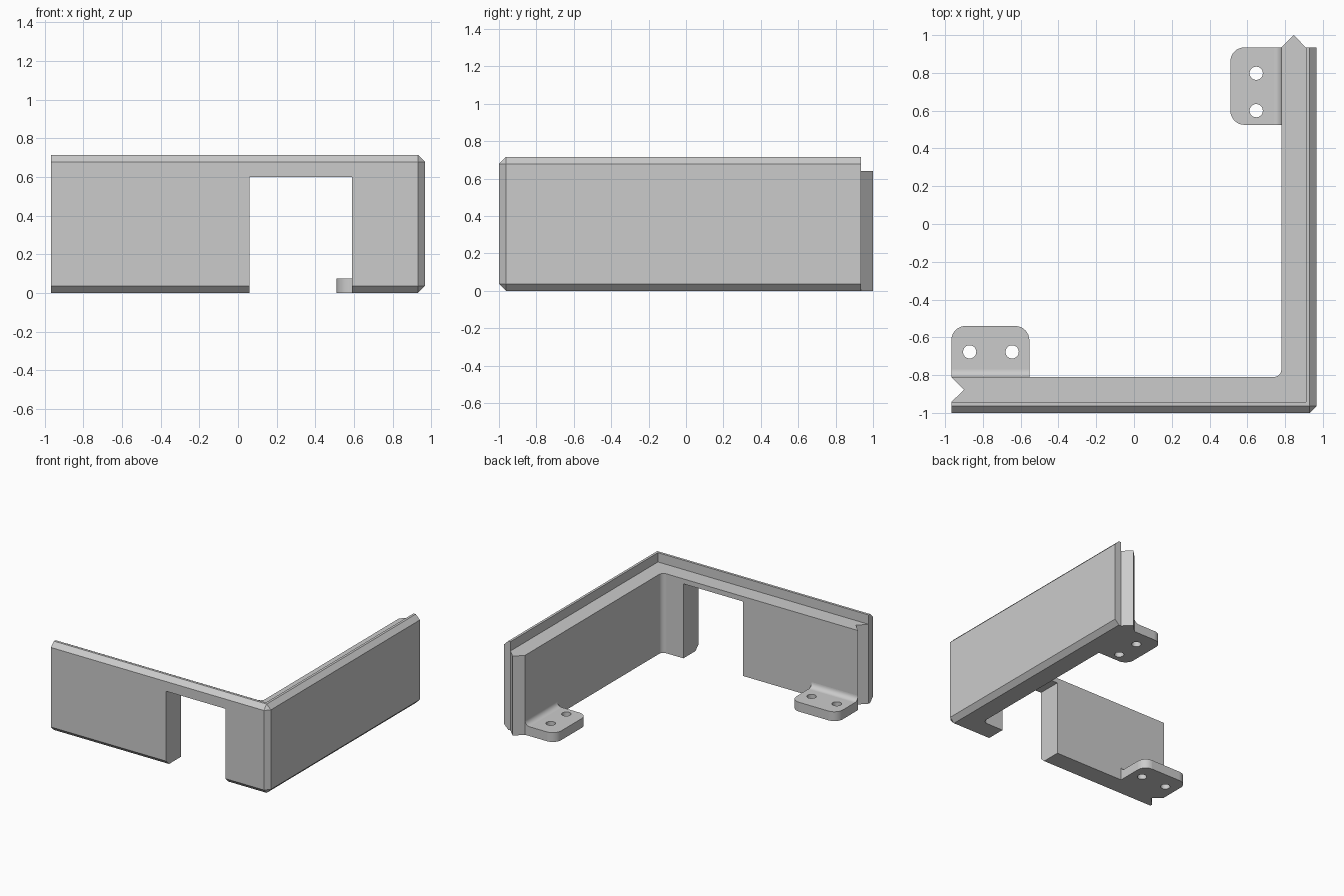
import bpy, bmesh, math
from mathutils import Vector

if "Cube" in bpy.data.objects:
    bpy.data.objects.remove(bpy.data.objects["Cube"], do_unlink=True)

grey = bpy.data.materials.new("light_grey")
grey.use_nodes = True
grey.diffuse_color = (0.6, 0.6, 0.6, 1)
grey.node_tree.nodes["Principled BSDF"].inputs["Base Color"].default_value = (0.6, 0.6, 0.6, 1)

# Main dimensions
LEFT, RIGHT, FRONT, BACK = -0.967, 0.967, -1.0, 0.935
INNER_X, INNER_Y = 0.78, -0.81      # inside wall faces
LIP_X, LIP_Y = 0.91, -0.943         # inside faces of the raised lip
TOP, LEDGE, CHAMFER, FILLET = 0.715, 0.64, 0.037, 0.04


def arc(cx, cy, r, start, end, n=8):
    angles = [math.radians(start + (end - start) * i / n) for i in range(n + 1)]
    return [(cx + r * math.cos(a), cy + r * math.sin(a)) for a in angles]


def extrude(name, points, direction, size=0, segments=1, pick=None):
    """Extrude a planar outline, then bevel the edges chosen by pick."""
    bm = bmesh.new()
    face = bm.faces.new([bm.verts.new(p) for p in points])
    made = bmesh.ops.extrude_face_region(bm, geom=[face], use_keep_orig=True)["geom"]
    bmesh.ops.translate(bm, vec=Vector(direction),
                        verts=[g for g in made if isinstance(g, bmesh.types.BMVert)])
    bmesh.ops.recalc_face_normals(bm, faces=bm.faces[:])
    if pick:
        edges = [e for e in bm.edges if pick(*[v.co for v in e.verts])]
        bmesh.ops.bevel(bm, geom=edges, offset=size, segments=segments,
                        profile=0.5, affect='EDGES')
    mesh = bpy.data.meshes.new(name)
    bm.to_mesh(mesh)
    bm.free()
    mesh.materials.append(grey)
    obj = bpy.data.objects.new(name, mesh)
    bpy.context.collection.objects.link(obj)
    return obj


def box(name, low, high):
    (x, y, z), (X, Y, Z) = low, high
    return extrude(name, [(x, y, z), (X, y, z), (X, Y, z), (x, Y, z)], (0, 0, Z - z))


def activate(obj):
    bpy.ops.object.select_all(action='DESELECT')
    obj.select_set(True)
    bpy.context.view_layer.objects.active = obj


def cut(obj, cutter):
    cutter.hide_render = True
    mod = obj.modifiers.new("cut", 'BOOLEAN')
    mod.operation, mod.solver, mod.object = 'DIFFERENCE', 'EXACT', cutter
    activate(obj)
    bpy.ops.object.modifier_apply(modifier=mod.name)
    bpy.data.objects.remove(cutter, do_unlink=True)


def shade(obj):
    """Smooth the rounded faces only; flat faces stay flat."""
    activate(obj)
    bpy.ops.object.shade_smooth_by_angle(angle=math.radians(30))
    for p in obj.data.polygons:
        p.use_smooth = max(abs(c) for c in p.normal) < 0.999


# Corner wall: L-shaped plan with a notch at one end and a tongue at the other
plan = [(LEFT, FRONT), (RIGHT, FRONT), (RIGHT, BACK), (LIP_X, BACK), (0.845, 1.0), (INNER_X, BACK)]
plan += arc(INNER_X - FILLET, INNER_Y + FILLET, FILLET, 0, -90)
plan += [(LEFT, INNER_Y), (-0.9, (INNER_Y + LIP_Y) / 2), (LEFT, LIP_Y)]


def outer_edge(a, b):
    on_front = a.y < FRONT + 1e-4 and b.y < FRONT + 1e-4
    on_side = a.x > RIGHT - 1e-4 and b.x > RIGHT - 1e-4
    level = abs(a.z - b.z) < 1e-4
    return (on_front and on_side) or (level and (on_front or on_side))


wall = extrude("corner_wall", [(x, y, 0) for x, y in plan], (0, 0, TOP), CHAMFER, 1, outer_edge)
cut(wall, box("ledge_cutter", (-2, LIP_Y, LEDGE), (LIP_X, 2, 1)))
cut(wall, box("doorway_cutter", (0.06, -1.2, -0.2), (0.59, -0.775, 0.6)))
shade(wall)

# Mounting tabs: filleted profile, rounded outer corners, two screw holes
WIDTH, THICK = 0.27, 0.075


def tab(name, length, holes, location, turn):
    profile = [(0, 0), (WIDTH, 0), (WIDTH, THICK)]
    profile += arc(FILLET, THICK + FILLET, FILLET, 270, 180)
    obj = extrude(name, [(0, y, z) for y, z in profile], (length, 0, 0), 0.075, 8,
                  lambda a, b: min(a.y, b.y) > WIDTH - 1e-4 and abs(a.z - b.z) > 0.01)
    for u in holes:
        ring = arc(u, 0.133, 0.035, 0, 360, 32)[:-1]
        cut(obj, extrude("hole_cutter", [(x, y, -0.1) for x, y in ring], (0, 0, 0.4)))
    shade(obj)
    obj.location = location
    obj.rotation_euler.z = math.radians(turn)


tab("left_mounting_tab", 0.413, (0.097, 0.322), (LEFT, INNER_Y, 0), 0)
tab("right_mounting_tab", 0.41, (0.075, 0.273), (INNER_X, 0.525, 0), 90)
